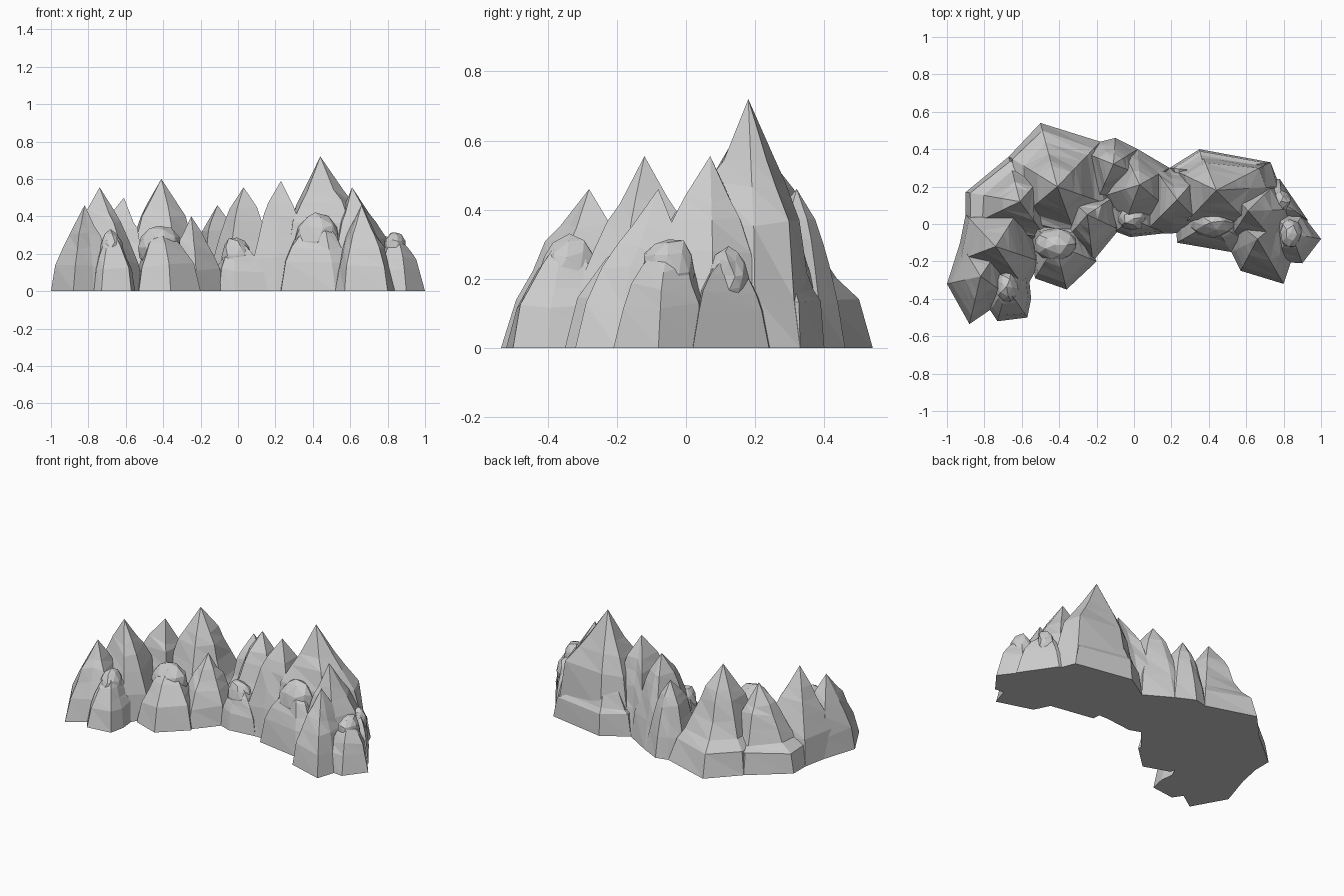
import bpy, bmesh, random
from mathutils import Vector, Matrix

if "Cube" in bpy.data.objects:
    bpy.data.objects.remove(bpy.data.objects["Cube"])

random.seed(4)

# Profiles: (fraction of height, scale of base outline)
STEEP = [(0, 1), (.2, .92), (.5, .76), (.66, .53), (.76, .35)]
LEDGE = [(0, 1), (.25, .88), (.32, .68), (.5, .54), (.66, .43), (.76, .31)]
PEAK = [(0, 1), (.28, .86), (.5, .66), (.66, .48), (.77, .32)]
BLUFF = [(0, 1), (.3, .84), (.5, .68), (.68, .52), (.79, .38)]
SHOULDER = [(0, 1), (.42, .84), (.6, .68), (.78, .5), (.92, .28)]


def finish(bm, name):
    bmesh.ops.recalc_face_normals(bm, faces=bm.faces)
    me = bpy.data.meshes.new(name)
    bm.to_mesh(me)
    bm.free()
    ob = bpy.data.objects.new(name, me)
    bpy.context.collection.objects.link(ob)
    return ob


def mountain(name, apex, base, profile=PEAK):
    """Faceted rock: base outline shrinking ring by ring towards the apex."""
    ax, ay, h = apex
    bm = bmesh.new()
    rings = []
    for k, (t, s) in enumerate(profile):
        ring = []
        for x, y in base:
            j = s * (1 + random.uniform(-.05, .05)) if k else s
            z = h * t + (random.uniform(-.012, .012) if k else 0)
            ring.append(bm.verts.new((ax + (x - ax) * j, ay + (y - ay) * j, z)))
        rings.append(ring)
    top = bm.verts.new(apex)
    n = len(base)
    bm.faces.new(rings[0])
    for a, b in zip(rings, rings[1:]):
        for i in range(n):
            m = (i + 1) % n
            bm.faces.new((a[i], a[m], b[m]))
            bm.faces.new((a[i], b[m], b[i]))
    for i in range(n):
        bm.faces.new((rings[-1][i], rings[-1][(i + 1) % n], top))
    return finish(bm, name)


def boulder(name, x, y, top, rx, ry, rz):
    """Rough rounded rock cap with a blunt lower half."""
    bm = bmesh.new()
    mat = Matrix.Translation((x, y, top - rz)) @ Matrix.Diagonal((rx, ry, rz, 1))
    bmesh.ops.create_icosphere(bm, subdivisions=2, radius=1, matrix=mat)
    for v in bm.verts:
        v.co += Vector([random.uniform(-.007, .007) for _ in range(3)])
    return finish(bm, name)


# Right half of the range
mountain("main_peak", (.44, .18, .72),
         [(.21, .29), (.36, .38), (.73, .33), (.78, .2), (.65, -.03), (.25, -.02)], STEEP)
mountain("main_peak_back_ledge", (.38, .28, .36),
         [(.19, .30), (.35, .40), (.73, .33), (.5, .1), (.25, .1)],
         [(0, 1), (.38, .93), (.45, .75), (.7, .5)])
mountain("inner_right_peak", (.23, .13, .59),
         [(.08, .34), (.19, .30), (.38, .3), (.4, -.04), (.2, -.05), (.05, -.05)], BLUFF)
mountain("outer_right_peak", (.61, .07, .555),
         [(.45, .25), (.78, .24), (.88, .08), (.8, -.15), (.5, -.1)])
mountain("right_front_spire", (.66, -.08, .46),
         [(.5, .05), (.82, .05), (.84, -.2), (.80, -.32), (.57, -.25), (.52, -.15)])

# Middle saddle
mountain("middle_peak", (.03, .21, .555),
         [(-.06, .4), (.02, .4), (.19, .30), (.22, .05), (-.06, -.03), (-.16, .15)], BLUFF)
mountain("middle_back_peak", (-.11, .32, .46),
         [(-.26, .38), (-.18, .44), (-.10, .46), (.02, .40), (.07, .25), (-.2, .12)], BLUFF)
mountain("small_spire", (-.25, .05, .40),
         [(-.36, .15), (-.1, .15), (-.08, -.03), (-.22, -.2), (-.38, -.1)])

# Left half of the range
mountain("left_main_peak", (-.41, .2, .60),
         [(-.67, .36), (-.50, .54), (-.18, .44), (-.12, .1), (-.3, -.1), (-.65, 0)], LEDGE)
mountain("left_back_peak", (-.61, .12, .50),
         [(-.9, .17), (-.67, .36), (-.45, .3), (-.45, -.1), (-.9, -.02)], LEDGE)
mountain("left_tall_peak", (-.74, -.12, .555),
         [(-.9, .05), (-.6, .1), (-.5, -.2), (-.58, -.35), (-.95, -.2)])
mountain("left_end_peak", (-.82, -.28, .46),
         [(-1, -.32), (-.93, -.1), (-.7, -.1), (-.65, -.4), (-.77, -.46), (-.88, -.535)])

# Foothills with rounded boulder caps: apex, cap radii, base
foothills = {
    "right_end": ((.84, -.05, .32), (.06, .08, .1),
                  [(.7, .1), (.9, .05), (1, -.08), (.9, -.21), (.75, -.2)]),
    "right_back": ((.79, .12, .29), (.05, .06, .08),
                   [(.7, .25), (.78, .24), (.93, .02), (.73, 0)]),
    "right_front": ((.42, .01, .42), (.12, .08, .15),
                    [(.22, .1), (.6, .1), (.62, -.1), (.52, -.15), (.23, -.1)]),
    "middle": ((-.01, .03, .29), (.08, .06, .1),
               [(-.14, .1), (.12, .1), (.16, -.05), (-.02, -.07), (-.1, -.04)]),
    "left_front": ((-.42, -.11, .35), (.115, .09, .12),
                   [(-.55, 0), (-.28, 0), (-.2, -.2), (-.36, -.35), (-.53, -.29)]),
    "left_end": ((-.68, -.34, .325), (.065, .085, .11),
                 [(-.8, -.25), (-.57, -.2), (-.55, -.4), (-.57, -.5), (-.73, -.52), (-.77, -.46)]),
}
for name, (apex, r, base) in foothills.items():
    x, y, h = apex
    mountain(name + "_foothill", (x, y, h * .92), base, SHOULDER)
    boulder(name + "_boulder", x, y, h, *r)
